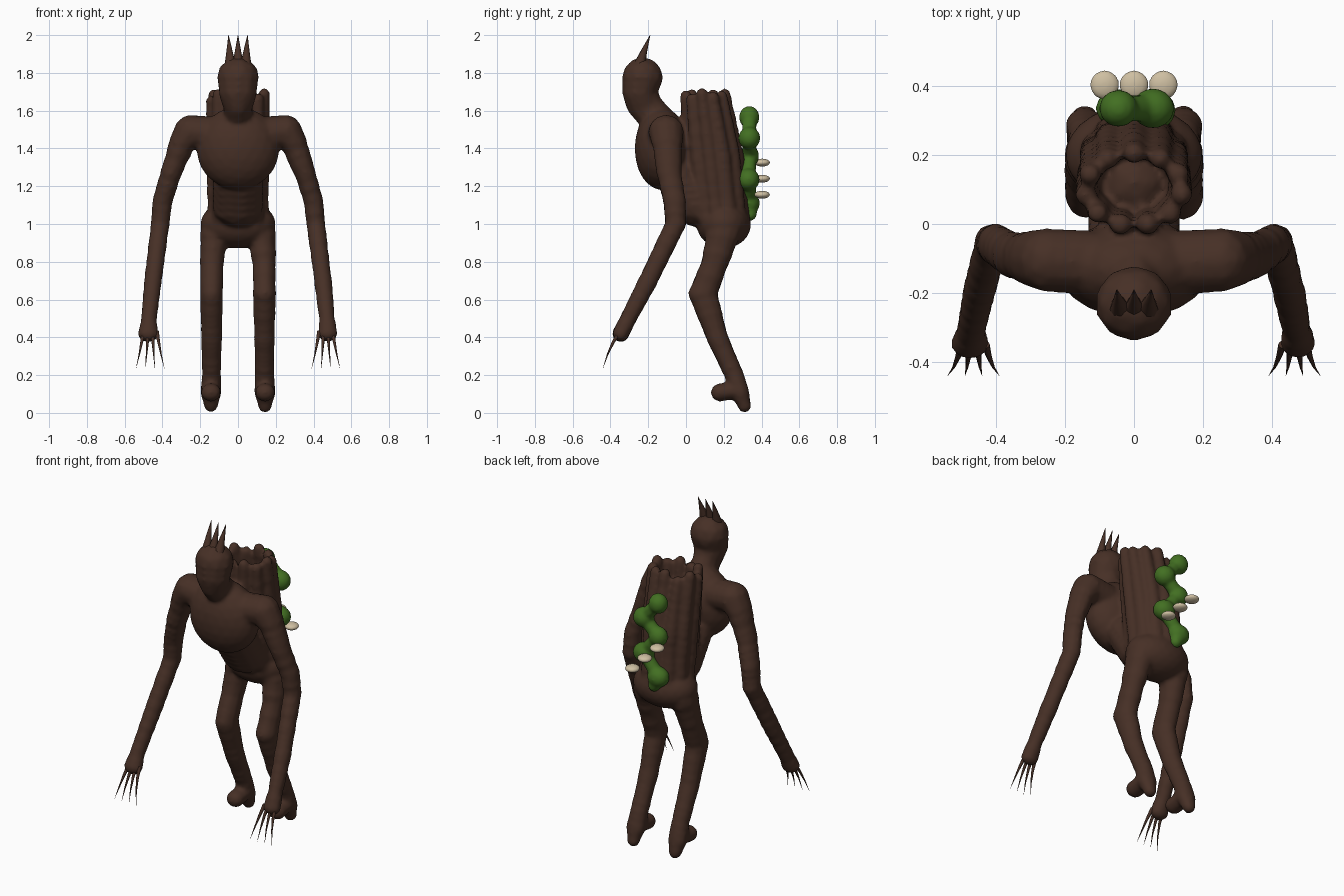
import bpy, bmesh, math, random

random.seed(4)
if "Cube" in bpy.data.objects:
    bpy.data.objects.remove(bpy.data.objects["Cube"])


def material(name, rgb):
    m = bpy.data.materials.new(name)
    m.use_nodes = True
    m.diffuse_color = (*rgb, 1)
    bsdf = next(n for n in m.node_tree.nodes if n.type == 'BSDF_PRINCIPLED')
    bsdf.inputs["Base Color"].default_value = (*rgb, 1)
    bsdf.inputs["Roughness"].default_value = 0.9
    return m


bark = material("dark bark", (0.062, 0.029, 0.019))
moss = material("moss green", (0.055, 0.16, 0.016))
cream = material("mushroom cream", (0.62, 0.52, 0.36))


def unit_sphere(detail):
    bm = bmesh.new()
    bmesh.ops.create_icosphere(bm, subdivisions=detail, radius=1)
    bm.verts.index_update()
    data = [v.co[:] for v in bm.verts], [[v.index for v in f.verts] for f in bm.faces]
    bm.free()
    return data


coarse, fine = unit_sphere(2), unit_sphere(3)


def blob(shape, centre, radii, sphere=fine):
    """Add an ellipsoid to a shape, which is a pair of vertex and face lists."""
    verts, faces = shape
    start = len(verts)
    verts += [[c + r * p for c, r, p in zip(centre, radii, co)] for co in sphere[0]]
    faces += [[start + i for i in f] for f in sphere[1]]


def limb(shape, points, side=1, rough=0.0):
    """Sweep an ellipsoid along points of (x, y, z, width radius, depth radius)."""
    for a, b in zip(points, points[1:]):
        gap = 0.42 * min(a[3], b[3])
        steps = max(2, math.ceil(math.dist(a[:3], b[:3]) / gap))
        for i in range(steps + 1):
            x, y, z, rx, ry = (p + (q - p) * i / steps for p, q in zip(a, b))
            k = 1 + random.uniform(-rough, rough)
            blob(shape, (x * side, y, z), (rx * k, ry * k, min(rx, ry) * k), coarse)


def bake(obj, mat):
    """Replace an object by its evaluated, smooth-shaded mesh."""
    dg = bpy.context.evaluated_depsgraph_get()
    mesh = bpy.data.meshes.new_from_object(obj.evaluated_get(dg))
    name = obj.name
    bpy.data.objects.remove(obj)
    mesh.materials.clear()
    mesh.materials.append(mat)
    mesh.polygons.foreach_set("use_smooth", [True] * len(mesh.polygons))
    bpy.context.collection.objects.link(bpy.data.objects.new(name, mesh))


def fuse(name, shape, mat, voxel):
    """Merge overlapping volumes into one organic skin."""
    mesh = bpy.data.meshes.new(name)
    mesh.from_pydata(shape[0], [], shape[1])
    obj = bpy.data.objects.new(name, mesh)
    bpy.context.collection.objects.link(obj)
    skin = obj.modifiers.new("skin", 'REMESH')
    skin.mode, skin.voxel_size = 'VOXEL', voxel
    soften = obj.modifiers.new("soften", 'SMOOTH')
    soften.factor, soften.iterations = 0.5, 4
    bake(obj, mat)


def thorn(name, points, radius):
    """Tapered spike along a few points."""
    cu = bpy.data.curves.new(name, 'CURVE')
    cu.dimensions, cu.bevel_depth, cu.bevel_resolution = '3D', radius, 2
    cu.use_fill_caps = True
    sp = cu.splines.new('POLY')
    sp.points.add(len(points) - 1)
    for i, p in enumerate(points):
        sp.points[i].co = (*p, 1)
        sp.points[i].radius = max(0.03, 1 - i / (len(points) - 1))
    obj = bpy.data.objects.new(name, cu)
    bpy.context.collection.objects.link(obj)
    bake(obj, bark)


# Body: head, neck, chest, belly and pelvis
body = [], []
limb(body, [(0, -.23, 1.775, .114, .11), (0, -.245, 1.7, .105, .095),
            (0, -.22, 1.63, .08, .1), (0, -.15, 1.55, .08, .1), (0, -.12, 1.46, .12, .12)])
blob(body, (0, -.13, 1.4), (.22, .142, .22))
limb(body, [(0, -.04, 1.25, .14, .12), (0, .06, 1.1, .14, .12)])
blob(body, (0, .2, 1.0), (.2, .145, .13))

# Shoulders, arms, legs and feet
for side in (1, -1):
    limb(body, [(0, -.12, 1.46, .1, .1), (.25, -.105, 1.49, .09, .095),
                (.295, -.1, 1.43, .072, .085)], side)
    limb(body, [(.295, -.1, 1.43, .07, .08), (.355, -.09, 1.27, .057, .068),
                (.4, -.06, 1.12, .054, .062), (.412, -.055, 1.0, .052, .056),
                (.45, -.2, .7, .049, .052), (.472, -.31, .49, .043, .045),
                (.475, -.345, .42, .056, .046)], side, .04)
    limb(body, [(.125, .2, .96, .078, .095), (.138, .155, .8, .066, .074),
                (.14, .09, .63, .063, .078), (.14, .165, .4, .057, .058),
                (.14, .255, .2, .053, .052), (.143, .285, .11, .058, .05),
                (.143, .31, .037, .037, .036)], side, .035)
    limb(body, [(.143, .28, .12, .056, .045), (.143, .18, .108, .054, .05)], side)

# Hollow stump: a ring of rough staves around a low core
limb(body, [(0, .17, 1.05, .12, .13), (0, .12, 1.45, .11, .11)])
staves = 11
for i in range(staves):
    t = math.tau * i / staves + math.pi / 2
    c, s = math.cos(t), math.sin(t)
    top = 1.67 + random.uniform(-.025, .02)
    limb(body, [(.11 * c, .18 + .11 * s, 1.03, .055, .05),
                (.125 * c, .145 + .12 * s, 1.35, .045, .045),
                (.14 * c, .1 + .105 * s, top, .032, .032)], 1, .05)
fuse("body", body, bark, .012)

# Crown spikes
for x in (-.05, 0, .05):
    thorn("crown_spike", [(x * .8, -.25, 1.83), (x * .9, -.222, 1.915), (x, -.19, 2.0)], .033)

# Claws
for side in (1, -1):
    for i in range(4):
        f = i / 3 - .5
        thorn("claw", [(side * (.465 + f * k), y, z) for k, y, z in
                       ((.07, -.35, .43), (.09, -.385, .375), (.115, -.415, .31),
                        (.15, -.44, .235))], .012)

# Moss clumps zigzagging up the back
clump = [], []
centres = [(-.045, .335, 1.565, .056, .054), (.055, .335, 1.455, .062, .058),
           (-.045, .335, 1.36, .056, .052), (.055, .33, 1.235, .066, .06),
           (-.045, .335, 1.11, .066, .056)]
for x, y, z, rx, ry in centres:
    blob(clump, (x, y, z), (rx, ry, .06))
limb(clump, [(x, y, z, .04, .04) for x, y, z, _, _ in centres])
limb(clump, [(-.045, .335, 1.1, .055, .05), (-.02, .34, 1.05, .035, .035)])
fuse("moss", clump, moss, .01)

# Shelf mushrooms
for i in (-1, 0, 1):
    cap = [], []
    blob(cap, (i * .085, .403, 1.24 - i * .085), (.042, .042, .021))
    fuse("mushroom", cap, cream, .005)
